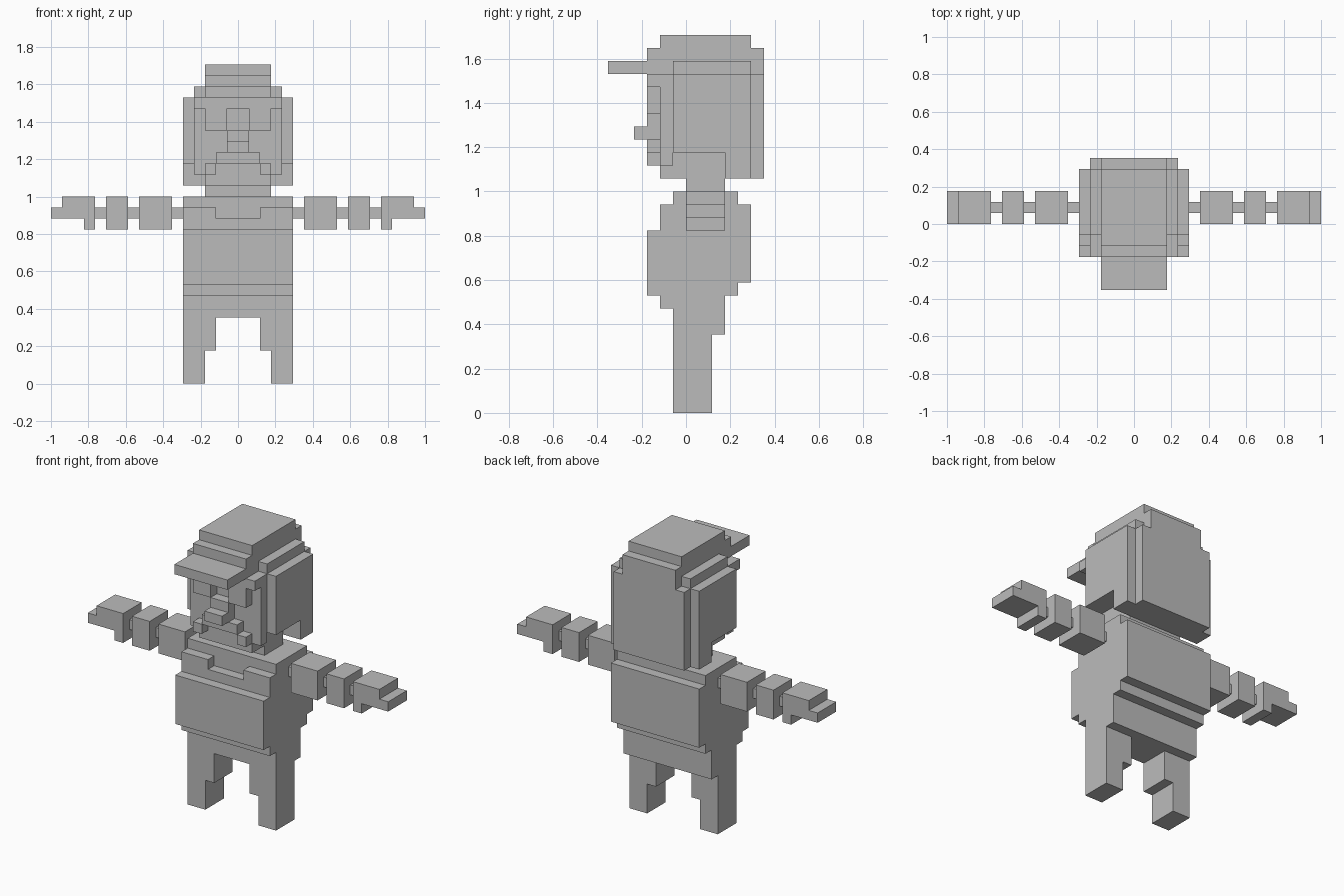
import bpy, bmesh, math
from mathutils import Vector

if "Cube" in bpy.data.objects:
    bpy.data.objects.remove(bpy.data.objects["Cube"])

U = 1 / 17  # one block of the figure's grid

grey = bpy.data.materials.new("plain_grey")
grey.diffuse_color = (0.5, 0.5, 0.5, 1)
grey.use_nodes = True
grey.node_tree.nodes["Principled BSDF"].inputs["Base Color"].default_value = grey.diffuse_color


def cells(boxes):
    """Grid cells filled by boxes given as (x0, x1, y0, y1, z0, z1)."""
    return {(x, y, z)
            for x0, x1, y0, y1, z0, z1 in boxes
            for x in range(x0, x1) for y in range(y0, y1) for z in range(z0, z1)}


def sym(x, *rest):
    """Box centred on x = 0 with half width x."""
    return (-x, x, *rest)


def both(boxes):
    """Boxes plus their mirror images across x = 0."""
    return boxes + [(-b[1], -b[0], *b[2:]) for b in boxes]


def block_part(name, boxes, cut=()):
    """Union of boxes, less the cut boxes, as one clean outer skin."""
    filled = cells(boxes) - cells(cut)
    bm = bmesh.new()
    for c in filled:
        for axis in range(3):
            for side in (0, 1):
                n = list(c)
                n[axis] += 2 * side - 1
                if tuple(n) in filled:
                    continue
                a, b = (axis + 1) % 3, (axis + 2) % 3
                quad = []
                for da, db in ((0, 0), (1, 0), (1, 1), (0, 1)):
                    p = list(c)
                    p[axis] += side
                    p[a] += da
                    p[b] += db
                    quad.append(bm.verts.new(Vector(p) * U))
                bm.faces.new(quad if side else quad[::-1])
    bmesh.ops.remove_doubles(bm, verts=bm.verts, dist=U * 0.01)
    bmesh.ops.dissolve_limit(bm, angle_limit=math.radians(1),
                             verts=bm.verts, edges=bm.edges)
    mesh = bpy.data.meshes.new(name)
    bm.to_mesh(mesh)
    bm.free()
    mesh.materials.append(grey)
    obj = bpy.data.objects.new(name, mesh)
    bpy.context.collection.objects.link(obj)
    return obj


# Legs with a step on the inner side
block_part("legs", both([(3, 5, -1, 2, 0, 3), (2, 5, -1, 2, 3, 6)]))

# Torso: stacked layers, with a neckline notch at the front
block_part("torso", [
    sym(5, -1, 3, 6, 8),
    sym(5, -2, 3, 8, 9),
    sym(5, -3, 4, 9, 10),
    sym(5, -3, 5, 10, 14),
    sym(5, -2, 5, 14, 16),
    sym(5, -1, 4, 16, 17),
], cut=[sym(2, -2, -1, 15, 16)])

# Arms: blocks joined by thin links, ending in stepped hands
for label, s in (("left", 1), ("right", -1)):
    def side(boxes):
        return boxes if s > 0 else both(boxes)[len(boxes):]
    block_part(label + "_arm", side([
        (5, 6, 1, 2, 15, 16), (6, 9, 0, 3, 14, 17),
        (9, 10, 1, 2, 15, 16), (10, 12, 0, 3, 14, 17),
        (12, 13, 1, 2, 15, 16)]))
    block_part(label + "_hand", side([
        (13, 16, 0, 3, 15, 17), (16, 17, 0, 3, 15, 16), (13, 14, 0, 3, 14, 15)]))

# Neck
block_part("neck", [sym(3, 0, 3, 17, 18)])

# Head with jaw, brow band, hair back and side panels
block_part("head", [
    sym(3, -2, 3, 18, 20),
    sym(4, -2, -1, 19, 20),
    sym(4, -2, 6, 20, 26),
    sym(4, 3, 6, 18, 20),
    sym(4, -3, -2, 25, 26),
] + both([(4, 5, -1, 5, 20, 26), (4, 5, 3, 5, 18, 20)]))

# Face details
block_part("eyes", both([(1, 3, -3, -2, 23, 25)]))
block_part("nose", [sym(1, -3, -2, 21, 23), sym(1, -4, -3, 21, 22)])
block_part("moustache", [sym(2, -3, -2, 20, 21)] + both([(2, 3, -3, -2, 19, 20)]))

# Cap with brim
block_part("cap", [
    sym(4, -1, 5, 26, 27),
    sym(3, -3, 6, 26, 28),
    sym(3, -2, 5, 28, 29),
])
block_part("cap_brim", [sym(3, -6, -3, 26, 27)])
